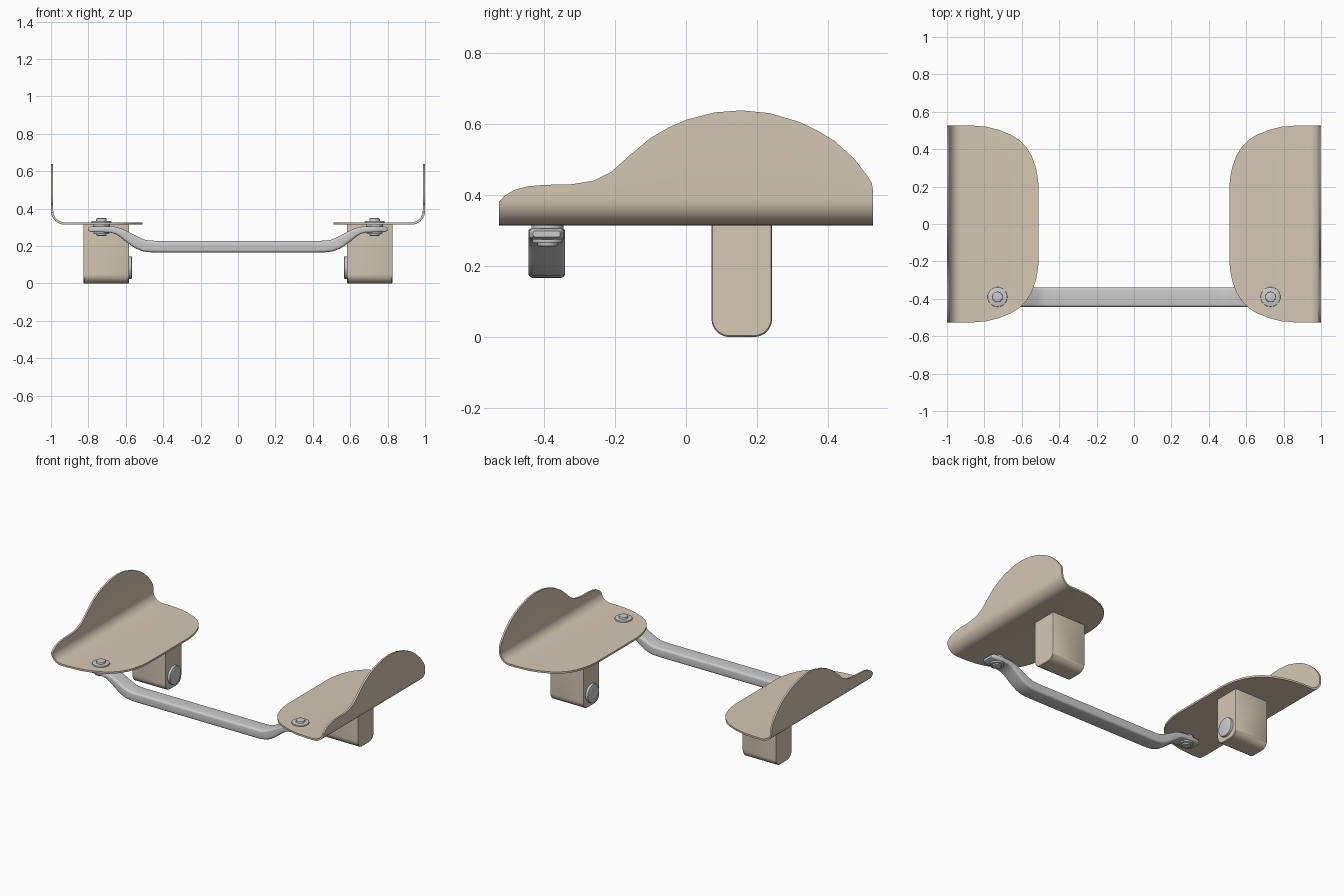
import bpy, bmesh
from math import sin, cos, acos, pi, hypot
from mathutils import Matrix

if "Cube" in bpy.data.objects:
    bpy.data.objects.remove(bpy.data.objects["Cube"])

tan = bpy.data.materials.new("tan_enamel")
tan.diffuse_color = (0.67, 0.58, 0.45, 1)
tan.use_nodes = True
tan.node_tree.nodes["Principled BSDF"].inputs["Base Color"].default_value = tan.diffuse_color


def finish(bm, name, mat=None, mirror=True, angle=35):
    bmesh.ops.recalc_face_normals(bm, faces=bm.faces)
    me = bpy.data.meshes.new(name)
    bm.to_mesh(me)
    bm.free()
    ob = bpy.data.objects.new(name, me)
    bpy.context.collection.objects.link(ob)
    if mat:
        me.materials.append(mat)
    bpy.ops.object.select_all(action='DESELECT')
    ob.select_set(True)
    bpy.context.view_layer.objects.active = ob
    bpy.ops.object.shade_smooth_by_angle(angle=angle * pi / 180)
    if mirror:
        ob.modifiers.new("mirror", 'MIRROR').use_mirror_merge = False
    return ob


def loft(bm, rings):
    vs = [[bm.verts.new(p) for p in r] for r in rings]
    n = len(vs[0])
    for a, b in zip(vs, vs[1:]):
        for i in range(n):
            j = (i + 1) % n
            bm.faces.new((a[i], a[j], b[j], b[i]))
    bm.faces.new(vs[0])
    bm.faces.new(vs[-1])


def lerp(table, t):
    for (a, u), (b, v) in zip(table, table[1:]):
        if t <= b:
            return u + (v - u) * (t - a) / (b - a)
    return table[-1][1]


def rounded_rect(w, h, r, seg=4):
    pts = []
    for q, (sx, sy) in enumerate(((1, 1), (-1, 1), (-1, -1), (1, -1))):
        for k in range(seg + 1):
            a = (q + k / seg) * pi / 2
            pts.append((sx * (w - r) + r * cos(a), sy * (h - r) + r * sin(a)))
    return pts


def disc(bm, r, depth, loc, axis='Z', bev=0.004):
    rot = Matrix.Rotation(pi / 2, 4, 'Y') if axis == 'X' else Matrix()
    m = Matrix.Translation(loc) @ rot
    v = bmesh.ops.create_cone(bm, cap_ends=True, segments=32, radius1=r,
                              radius2=r, depth=depth, matrix=m)['verts']
    rims = {e for p in v for e in p.link_edges
            if any(len(f.verts) > 4 for f in e.link_faces)}
    bmesh.ops.bevel(bm, geom=list(rims), offset=bev, segments=2,
                    affect='EDGES', profile=0.5)


# Bent plates: floor edge and wall height both vary along y
edge = [(-.527, .87), (-.52, .79), (-.503, .72), (-.476, .655), (-.447, .61),
        (-.41, .575), (-.365, .547), (-.31, .527), (-.26, .516), (-.21, .511)]
edge += [(-y, x) for y, x in reversed(edge)]
wall = [(-.527, .377), (-.511, .397), (-.483, .414), (-.446, .424), (-.40, .428),
        (-.32, .43), (-.26, .44), (-.21, .465), (-.16, .51), (-.10, .56),
        (-.05, .589), (0, .611), (.08, .632), (.156, .638), (.235, .63),
        (.32, .605), (.37, .581), (.418, .552), (.475, .50), (.511, .453),
        (.523, .433), (.527, .41)]
Z0, R, T = .314, .075, .012


def plate_ring(y):
    xin, ztop = lerp(edge, y), lerp(wall, y)
    amax = acos(max(0, 1 - (ztop - Z0) / R))

    def skin(r):
        pts = [(xin, y, Z0 + R - r)]
        for k in range(9):
            a = amax * k / 8
            pts.append((1 - R + r * sin(a), y, Z0 + R - r * cos(a)))
        pts.append((pts[-1][0], y, max(ztop, pts[-1][2] + .001)))
        return pts
    return skin(R) + skin(R - T)[::-1]


bm = bmesh.new()
loft(bm, [plate_ring(y) for y in sorted({p[0] for p in edge + wall})])
finish(bm, "foot_plate", tan)

# Blocks under the plates
bm = bmesh.new()
prof = [(0.157 + y, max(z, 0)) for y, z in
        [(.085, .318), (-.085, .318)]
        + [(-.035 - .05 * cos(k * pi / 16), .05 - .05 * sin(k * pi / 16)) for k in range(9)]
        + [(.035 + .05 * sin(k * pi / 16), .05 - .05 * cos(k * pi / 16)) for k in range(9)]]
loft(bm, [[(x, .157 + (y - .157) * s, .16 + (z - .16) * s) for y, z in prof]
          for x, s in ((.583, .975), (.587, 1), (.821, 1), (.825, .975))])
finish(bm, "support_block", tan)

# Round buttons on the inner faces of the blocks
bm = bmesh.new()
disc(bm, .06, .03, (.582, .157, .085), 'X')
finish(bm, "block_button")

# Connecting bar: x, z, half thickness, half width
half = [(.80, .290, .008, .038), (.785, .290, .015, .048), (.72, .290, .016, .051),
        (.68, .289, .017, .052), (.65, .283, .019, .052), (.62, .269, .023, .052),
        (.59, .249, .026, .052), (.56, .230, .029, .052), (.53, .213, .031, .052),
        (.50, .202, .031, .052), (.47, .198, .031, .052), (.43, .197, .031, .052)]
path = [(-x, z, h, w) for x, z, h, w in half] + half[::-1]
bm = bmesh.new()
rings = []
for i, (x, z, h, w) in enumerate(path):
    a, b = path[max(i - 1, 0)], path[min(i + 1, len(path) - 1)]
    dx, dz = b[0] - a[0], b[1] - a[1]
    d = hypot(dx, dz)
    rings.append([(x - v * dz / d, -.392 + u, z + v * dx / d)
                  for u, v in rounded_rect(w, h, min(.014, h * .6))])
loft(bm, rings)
finish(bm, "connecting_bar", mirror=False)

# Rivets joining bar and plates: top washer, head, bottom washer, tail
bm = bmesh.new()
for r, z0, z1 in ((.053, .322, .335), (.028, .255, .349), (.042, .264, .278),
                  (.045, .30, .318)):
    disc(bm, r, z1 - z0, (.73, -.39, (z0 + z1) / 2))
finish(bm, "rivet")
